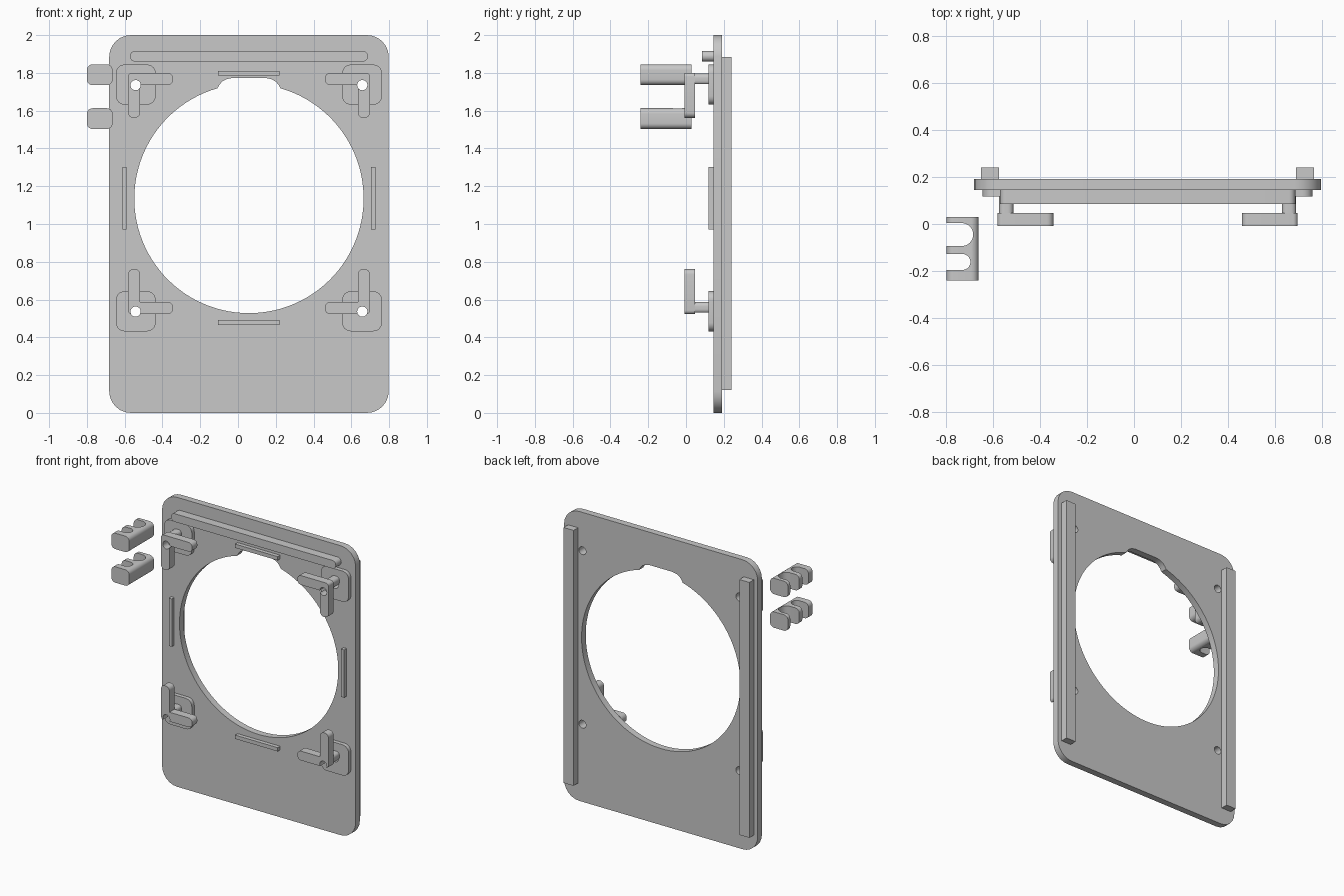
import bpy, bmesh, math
from mathutils import Vector

if "Cube" in bpy.data.objects:
    bpy.data.objects.remove(bpy.data.objects["Cube"])

grey = bpy.data.materials.new("light_grey")
grey.diffuse_color = (0.58, 0.58, 0.58, 1)
grey.use_nodes = True
grey.node_tree.nodes["Principled BSDF"].inputs["Base Color"].default_value = grey.diffuse_color
CX = 0.058  # centre line of the plate


def fillet(points, radii, steps=6):
    """Round each corner of a 2D outline."""
    out, n = [], len(points)
    for i, r in enumerate(radii):
        p = Vector(points[i])
        if r == 0:
            out.append(p)
            continue
        a = (Vector(points[i - 1]) - p).normalized()
        b = (Vector(points[(i + 1) % n]) - p).normalized()
        half = a.angle(b) / 2
        c = p + (a + b).normalized() * (r / math.sin(half))
        s, e = p + a * (r / math.tan(half)) - c, p + b * (r / math.tan(half)) - c
        sweep = s.angle_signed(e)
        for k in range(steps + 1):
            t = -sweep * k / steps
            out.append(c + Vector((s.x * math.cos(t) - s.y * math.sin(t),
                                   s.x * math.sin(t) + s.y * math.cos(t))))
    return out


def rect(x0, x1, z0, z1, r=0):
    return fillet([(x0, z0), (x1, z0), (x1, z1), (x0, z1)], [r] * 4)


def circle(x, z, r, n):
    return [(x + r * math.cos(2 * math.pi * k / n), z + r * math.sin(2 * math.pi * k / n))
            for k in range(n)]


def extrude(name, outline, d0, d1, axis="y"):
    """Prism from an outline in xz (axis y) or xy (axis z)."""
    bm = bmesh.new()
    place = (lambda p, d: (p[0], d, p[1])) if axis == "y" else (lambda p, d: (p[0], p[1], d))
    lo = [bm.verts.new(place(p, d0)) for p in outline]
    hi = [bm.verts.new(place(p, d1)) for p in outline]
    bm.faces.new(lo)
    bm.faces.new(hi)
    for i in range(len(lo)):
        bm.faces.new((lo[i - 1], lo[i], hi[i], hi[i - 1]))
    bmesh.ops.recalc_face_normals(bm, faces=bm.faces)
    me = bpy.data.meshes.new(name)
    bm.to_mesh(me)
    bm.free()
    me.materials.append(grey)
    ob = bpy.data.objects.new(name, me)
    bpy.context.collection.objects.link(ob)
    return ob


def activate(ob):
    bpy.ops.object.select_all(action="DESELECT")
    ob.select_set(True)
    bpy.context.view_layer.objects.active = ob


def cut(ob, cutter):
    activate(ob)
    m = ob.modifiers.new("cut", "BOOLEAN")
    m.operation, m.solver, m.object = "DIFFERENCE", "EXACT", cutter
    bpy.ops.object.modifier_apply(modifier=m.name)
    bpy.data.objects.remove(cutter)


# Main plate with a round opening that has a shallow notch on top
plate = extrude("plate", rect(CX - 0.74, CX + 0.74, 0, 2, 0.115), 0.145, 0.191)
R, CZ = 0.607, 1.135
a = math.acos(0.167 / R)
opening = []
for k in range(97):
    t = math.pi - a + (math.pi + 2 * a) * k / 96
    opening.append((CX + R * math.cos(t), CZ + R * math.sin(t)))
notch = [(0.157, 1.736), (0.142, 1.754), (0.118, 1.767), (0.088, 1.773)]
opening += [(CX + x, z) for x, z in notch] + [(CX - x, z) for x, z in reversed(notch)]
cut(plate, extrude("opening_cutter", opening, 0, 0.4))

# Top bar and thin locating ridges round the opening
extrude("top_bar", rect(CX - 0.63, CX + 0.63, 1.86, 1.916, 0.027), 0.085, 0.145)
for name, z in (("upper_ridge", 1.798), ("lower_ridge", 0.478)):
    extrude(name, rect(CX - 0.163, CX + 0.163, z - 0.013, z + 0.013), 0.118, 0.145)

for side, s in (("left", -1), ("right", 1)):
    X = lambda d: CX + s * d
    extrude(side + "_ridge", rect(X(0.647), X(0.67), 0.972, 1.302), 0.118, 0.145)
    # Back rails
    extrude(side + "_rail", rect(X(0.634), X(0.71), 0.12, 1.885), 0.191, 0.24)
    # Corner mounts: pad, post and L-shaped bracket, drilled through
    for level, pad_z, corner, up, hole_z in (("upper", 1.738, 1.8, -1, 1.735),
                                             ("lower", 0.538, 0.523, 1, 0.536)):
        tag = level + "_" + side
        pad = extrude(tag + "_pad", rect(X(0.494), X(0.704), pad_z - 0.106, pad_z + 0.106, 0.045),
                      0.118, 0.145)
        post = extrude(tag + "_post", rect(X(0.573), X(0.634), corner + up * 0.004,
                                           corner + up * 0.064, 0.022), 0.047, 0.118)
        L, W = 0.238, 0.064
        shape = [(0, 0), (L, 0), (L, W), (W, W), (W, L), (0, L)]
        shape = fillet([(X(0.64 - u), corner + up * v) for u, v in shape],
                       [0.02, 0.028, 0.028, 0, 0.028, 0.028])
        bracket = extrude(tag + "_bracket", shape, -0.009, 0.047)
        for part in (pad, post, bracket, plate):
            cut(part, extrude("hole_cutter", circle(X(0.6), hole_z, 0.027, 24), -0.1, 0.4))

# Loose double-slot clips beside the plate
for name, z in (("upper_clip", 1.79), ("lower_clip", 1.558)):
    clip = extrude(name, rect(-0.8, -0.664, z - 0.055, z + 0.055, 0.03), -0.24, 0.03)
    for y, r, end in ((-0.045, 0.049, -0.686), (-0.162, 0.034, -0.698)):
        slot = [(end - r + r * math.cos(t), y + r * math.sin(t))
                for t in (math.pi * (k / 16 - 0.5) for k in range(17))]
        slot += [(-0.9, y + r), (-0.9, y - r)]
        cut(clip, extrude("slot_cutter", slot, z - 0.1, z + 0.1, "z"))

for ob in list(bpy.context.scene.objects):
    activate(ob)
    bpy.ops.object.shade_smooth_by_angle(angle=math.radians(30))
